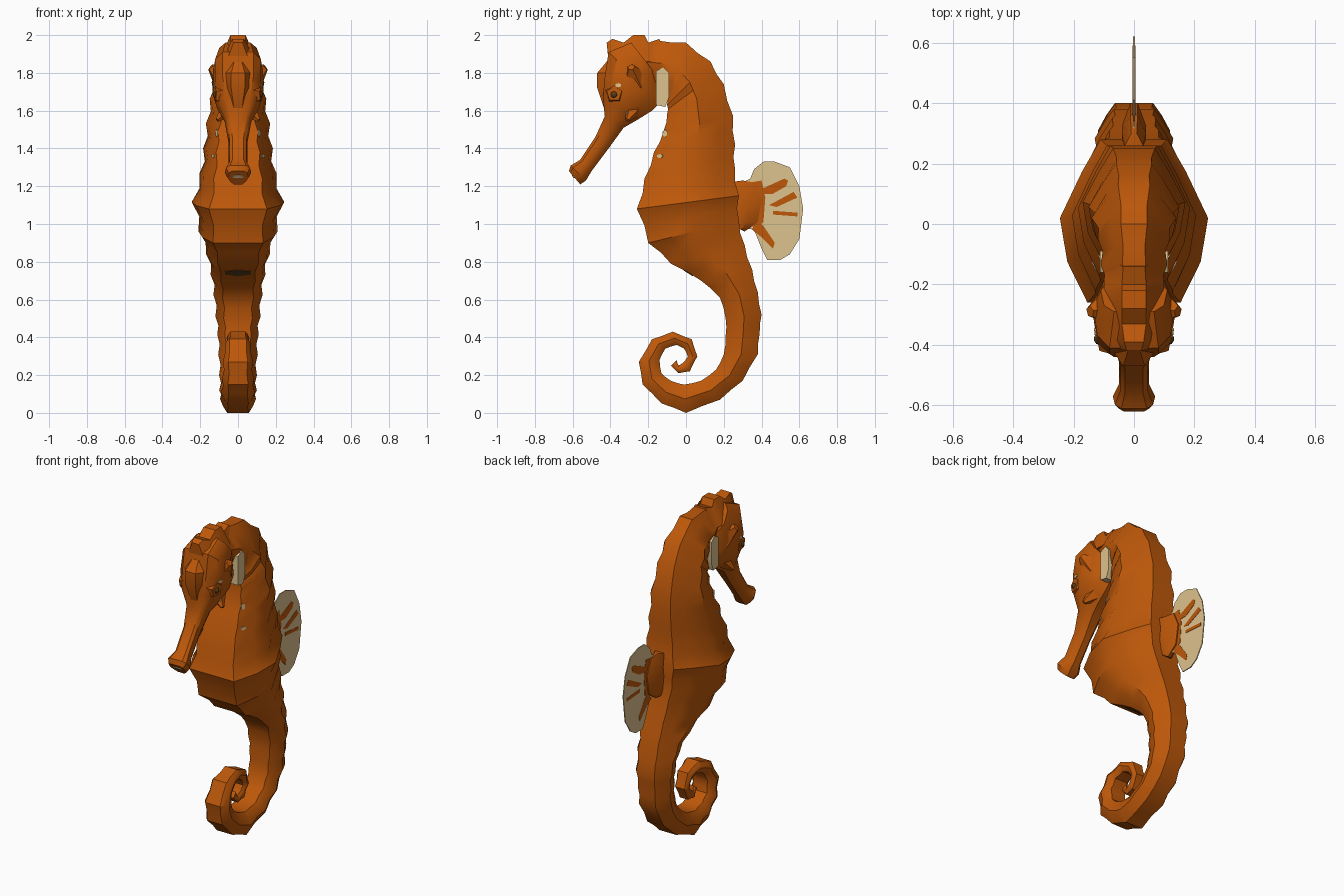
import bpy, bmesh, math
from mathutils import Matrix, Vector

old = bpy.data.objects.get("Cube")
if old:
    bpy.data.objects.remove(old)


def material(name, rgb):
    m = bpy.data.materials.new(name)
    m.use_nodes = True
    m.diffuse_color = (*rgb, 1)
    m.node_tree.nodes["Principled BSDF"].inputs["Base Color"].default_value = (*rgb, 1)
    return m


ORANGE = material("burnt orange", (0.51, 0.097, 0.003))
CREAM = material("fin cream", (0.73, 0.54, 0.27))
BROWN = material("dark brown", (0.09, 0.045, 0.008))


def finish(name, bm, mat, angle=28):
    bmesh.ops.recalc_face_normals(bm, faces=bm.faces)
    mesh = bpy.data.meshes.new(name)
    bm.to_mesh(mesh)
    bm.free()
    mesh.materials.append(mat)
    ob = bpy.data.objects.new(name, mesh)
    bpy.context.collection.objects.link(ob)
    bpy.ops.object.select_all(action='DESELECT')
    ob.select_set(True)
    bpy.context.view_layer.objects.active = ob
    bpy.ops.object.shade_smooth_by_angle(angle=math.radians(angle))
    return ob


def loft(name, stations, first, last=None, pinch=0.0):
    """Skin rings; a station is back y, z, front y, z, half width in hundredths.
    The half section blends from first to last; pinched rings sit between stations."""
    last = last or first
    rings = []
    for i, s in enumerate(stations):
        rings.append((s, 1.0))
        if pinch and i + 1 < len(stations):
            rings.append(([(a + b) / 2 for a, b in zip(s, stations[i + 1])], 1 - pinch))
    bm = bmesh.new()
    loops = []
    for i, ((by, bz, fy, fz, w), k) in enumerate(rings):
        t = i / (len(rings) - 1)
        half = [Vector(a).lerp(Vector(b), t) for a, b in zip(first, last)]
        half += [Vector((-p.x, p.y)) for p in reversed(half)]
        back, front = Vector((0, by, bz)) / 100, Vector((0, fy, fz)) / 100
        mid, arm = (back + front) / 2, (back - front) / 2
        loops.append([bm.verts.new(mid + arm * p.y * (1 - (1 - k) * 0.4)
                                   + Vector((p.x * w * k / 100, 0, 0))) for p in half])
    for a, b in zip(loops, loops[1:]):
        for j in range(len(a)):
            n = (j + 1) % len(a)
            bm.faces.new((a[j], a[n], b[n], b[j]))
    bm.faces.new(loops[0])
    bm.faces.new(loops[-1])
    return finish(name, bm, ORANGE, 35)


def prism(name, outline, x0, x1, mat):
    """Extrude a side outline (y, z in hundredths) from x0 to x1."""
    bm = bmesh.new()
    face = bm.faces.new([bm.verts.new((x0, y / 100, z / 100)) for y, z in outline])
    out = bmesh.ops.extrude_face_region(bm, geom=[face])
    bmesh.ops.translate(bm, vec=(x1 - x0, 0, 0),
                        verts=[v for v in out["geom"] if isinstance(v, bmesh.types.BMVert)])
    return finish(name, bm, mat)


def spike(name, base, tip, radius, blunt=0.25):
    base, tip = Vector(base), Vector(tip)
    axis = tip - base
    bm = bmesh.new()
    bmesh.ops.create_cone(bm, cap_ends=True, segments=5, radius1=radius,
                          radius2=radius * blunt, depth=axis.length)
    turn = axis.to_track_quat('Z', 'Y').to_matrix().to_4x4()
    turn.translation = (base + tip) / 2
    bmesh.ops.transform(bm, matrix=turn, verts=bm.verts)
    return finish(name, bm, ORANGE)


def patch(name, target, point, rx, ry, mat):
    """Thin coloured plate laid on the nearest surface of the target."""
    _, spot, normal, _ = target.closest_point_on_mesh(Vector(point))
    bm = bmesh.new()
    bmesh.ops.create_cone(bm, cap_ends=True, segments=6, radius1=1, radius2=1, depth=0.008)
    turn = normal.to_track_quat('Z', 'Y').to_matrix().to_4x4()
    turn.translation = spot
    bmesh.ops.transform(bm, matrix=turn @ Matrix.Diagonal((rx, ry, 1, 1)), verts=bm.verts)
    return finish(name, bm, mat)


# Body: neck arch, belly and waist, then the tail curling into a spiral
trunk = [
    (-30, 194, -22, 178, 8), (-14, 197, -13, 172, 11), (0, 196, -10, 168, 12),
    (13, 186, -10, 163, 14), (20, 174, -10, 158, 15), (25, 157, -12, 149, 17),
    (26, 142, -17, 138, 18.5), (26, 129, -22, 124, 20.5), (28, 115, -26, 108, 24.5),
    (28, 102, -20, 90, 21), (31, 89, -8, 79, 17), (35, 76, 8, 70, 14.5),
    (38, 64, 18, 61, 13), (40, 52, 21, 50, 12)]
tail = [
    (39, 42, 21, 41, 11), (38, 31, 20, 31, 10.5), (30, 17, 16, 23, 10),
    (18, 7, 8, 17, 10), (0, 0, -1, 15, 9.5), (-13, 5, -8, 17, 9), (-23, 15, -13, 21, 8.5),
    (-25, 27, -14, 28, 8), (-18, 39, -11, 34, 7), (-7, 43, -5, 36, 6), (3, 39, -1, 34, 5),
    (6, 30, 1, 30, 4.5), (2, 22, -1, 27, 4), (-4, 21, -4, 25, 3.5), (-8, 25, -5, 28, 2.5)]
body = loft("body", trunk + tail,
            [(0.33, 1), (0.6, 0.65), (1, 0.05), (0.9, -0.5), (0.62, -1)],
            [(0.75, 1), (0.95, 0.5), (1, 0), (0.9, -0.5), (0.65, -1)], 0.1)

# Head tapering into a flared snout
head = loft("head", [
    (-62, 128, -56, 121, 5.5), (-61, 131, -53, 123, 7), (-56, 134, -50, 128, 5),
    (-48, 146, -41, 140, 5), (-43, 157, -33, 151, 7), (-44, 167, -26, 155, 11),
    (-43, 178, -18, 160, 13.5), (-41, 191, -13, 165, 13.5), (-29, 196, -15, 178, 11)],
    [(0.6, 1), (0.9, 0.7), (1, 0), (0.75, -0.6), (0.4, -1)])

# Coronet and brow ridge
ridge = [(0.4, 1), (1, -1)]
loft("coronet", [(-42, 196, -41, 186, 6), (-39, 198, -38, 186, 8), (-33, 196, -32, 186, 10),
                 (-28, 200, -28, 186, 10), (-22, 200, -22, 186, 10), (-20, 196, -19, 186, 10),
                 (-14, 198, -12, 186, 9)], ridge)
loft("brow_ridge", [(-42, 186, -38, 185, 5), (-47, 180, -39, 180, 9), (-47, 172, -38, 172, 9),
                    (-43, 160, -38, 163, 5)], ridge)

# Paired head details: horns, cheek spines, eyes, gill openings
for side, s in (("left", 1), ("right", -1)):
    spike(side + "_crown_horn", (s * 0.07, -0.27, 1.77), (s * 0.145, -0.29, 1.83), 0.08)
    spike(side + "_cheek_spine", (s * 0.06, -0.28, 1.6), (s * 0.11, -0.31, 1.55), 0.045)
    spike(side + "_eye_socket", (s * 0.07, -0.37, 1.69), (s * 0.122, -0.38, 1.69), 0.07, 0.6)
    bm = bmesh.new()
    bmesh.ops.create_icosphere(bm, subdivisions=2, radius=0.02)
    bmesh.ops.translate(bm, verts=bm.verts, vec=(s * 0.113, -0.38, 1.685))
    finish(side + "_eye", bm, BROWN)
    prism(side + "_gill", [(-16, 163), (-16, 181), (-12, 183), (-9, 180), (-9, 167), (-11, 162)],
          s * 0.06, s * 0.112, CREAM)

# Dorsal fin: fleshy root, thin fan, painted rays
loft("fin_root", [(30, 123, 22, 122, 3), (36, 122, 24, 112, 4), (40, 113, 25, 106, 4),
                  (38, 101, 27, 101, 4), (31, 96, 27, 98, 3)], [(0.3, 1), (1, 0), (0.9, -1)])
fan = [(30, 122), (34, 124), (36, 129), (41, 133), (47, 133), (55, 130), (60, 120), (62, 108),
       (60, 92), (55, 84), (50, 81), (43, 81), (40, 87), (36, 97), (30, 98)]
prism("fin_fan", fan, -0.003, 0.003, CREAM)
rays = {
    "upper_ray": [(41, 116), (41, 119), (52, 124), (54, 123), (53, 120), (46, 116)],
    "middle_ray": [(44, 110), (57, 117), (59, 114), (48, 109)],
    "lower_ray": [(46, 107), (59, 106), (59, 104), (46, 105)],
    "bottom_ray": [(37, 102), (41, 99), (47, 90), (46, 87), (40, 93), (35, 97)],
    "fin_base_patch": [(34, 122), (40, 123), (42, 114), (41, 101), (37, 98), (34, 99)]}
for name, outline in rays.items():
    prism(name, outline, -0.0048, 0.0048, ORANGE)

# Painted markings on the skin
bpy.context.view_layer.update()
patch("underbelly_mark", body, (0, 0.01, 0.74), 0.08, 0.03, BROWN)
patch("mouth", head, (0, -0.61, 1.24), 0.035, 0.01, CREAM)
for side, s in (("left", 1), ("right", -1)):
    patch(side + "_chest_spot", body, (s * 0.13, -0.12, 1.48), 0.014, 0.02, CREAM)
    patch(side + "_flank_spot", body, (s * 0.16, -0.15, 1.36), 0.018, 0.011, CREAM)
    patch(side + "_jaw_spot", head, (s * 0.12, -0.3, 1.57), 0.016, 0.014, CREAM)
    patch(side + "_brow_spot", head, (s * 0.14, -0.36, 1.735), 0.018, 0.011, CREAM)
